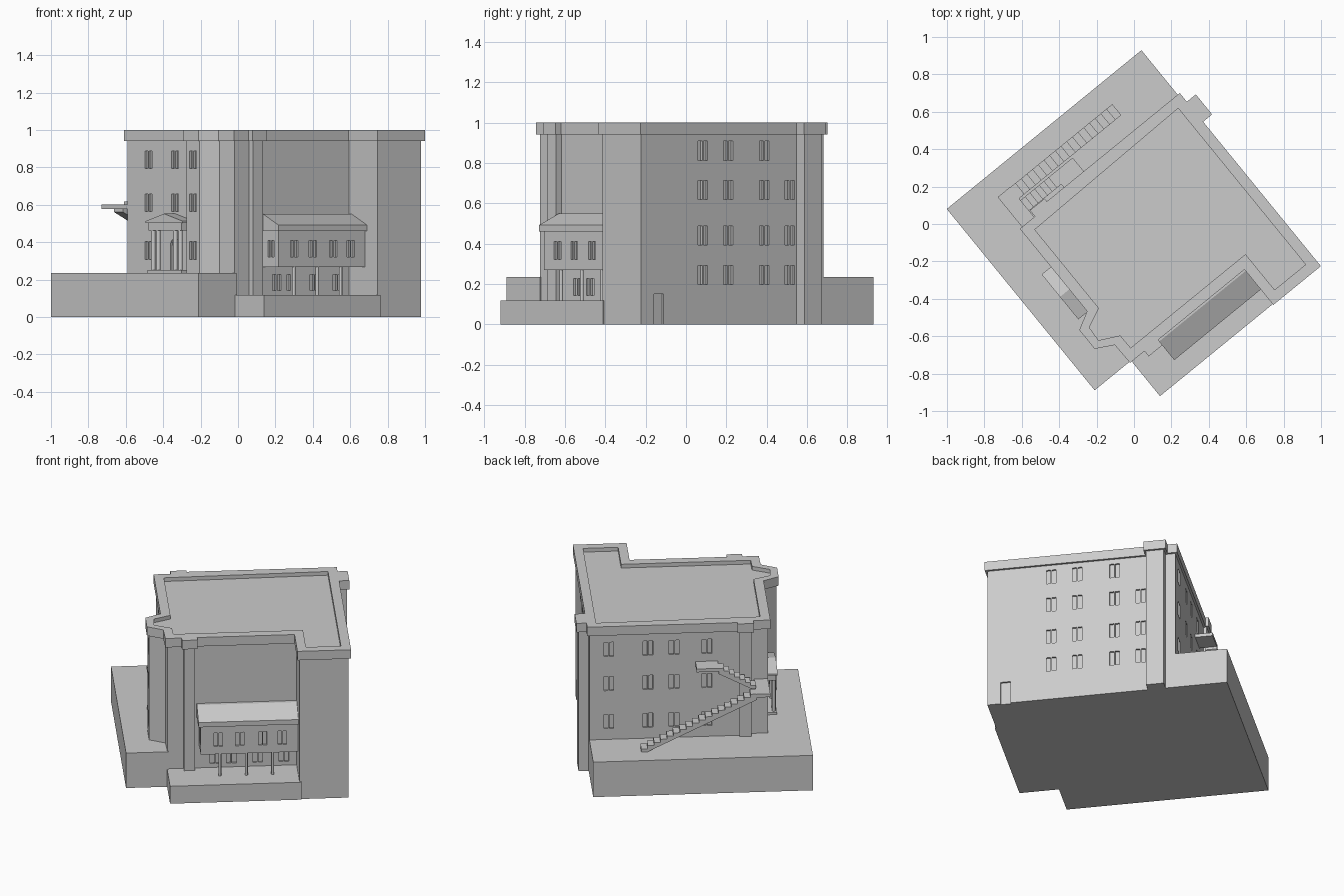
import bpy, bmesh, math
from mathutils import Matrix, Vector

if "Cube" in bpy.data.objects:
    bpy.data.objects.remove(bpy.data.objects["Cube"])

# The whole building is laid out in local axes (u, v) and turned about z
R = Matrix.Rotation(math.radians(39.2), 4, 'Z')


def add_solid(bm, ring_a, ring_b):
    a = [bm.verts.new(R @ Vector(p)) for p in ring_a]
    b = [bm.verts.new(R @ Vector(p)) for p in ring_b]
    n = len(a)
    faces = [bm.faces.new(a), bm.faces.new(b)]
    for i in range(n):
        j = (i + 1) % n
        faces.append(bm.faces.new((a[i], a[j], b[j], b[i])))
    bmesh.ops.recalc_face_normals(bm, faces=faces)


def build(name, solids):
    bm = bmesh.new()
    for a, b in solids:
        add_solid(bm, a, b)
    me = bpy.data.meshes.new(name)
    bm.to_mesh(me)
    bm.free()
    ob = bpy.data.objects.new(name, me)
    bpy.context.scene.collection.objects.link(ob)
    return ob


def prism(pts, z0, z1):
    return [(u, v, z0) for u, v in pts], [(u, v, z1) for u, v in pts]


def along_u(pts, u0, u1):      # profile in (v, z)
    return [(u0, v, z) for v, z in pts], [(u1, v, z) for v, z in pts]


def along_v(pts, v0, v1):      # profile in (u, z)
    return [(u, v0, z) for u, z in pts], [(u, v1, z) for u, z in pts]


def box(u0, u1, v0, v1, z0, z1):
    return prism([(u0, v0), (u1, v0), (u1, v1), (u0, v1)], z0, z1)


def offset(pts, d):            # outward mitred offset, counter-clockwise outline
    out = []
    for i, p in enumerate(pts):
        p0, p1, p2 = Vector(pts[i - 1]), Vector(p), Vector(pts[(i + 1) % len(pts)])
        a, b = (p1 - p0).normalized(), (p2 - p1).normalized()
        na, nb = Vector((a.y, -a.x)), Vector((b.y, -b.x))
        out.append(tuple(p1 + (na + nb) * d / (1 + na.dot(nb))))
    return out


def cut(ob, solids):
    cutter = build("cutter", solids)
    cutter.hide_render = True
    m = ob.modifiers.new("cut", 'BOOLEAN')
    m.operation, m.solver, m.object = 'DIFFERENCE', 'EXACT', cutter
    bpy.context.view_layer.objects.active = ob
    bpy.ops.object.modifier_apply(modifier="cut")
    bpy.data.objects.remove(cutter)


def window(axis, wall, c, z, w=0.068, h=0.095, d=0.012):
    """Two recessed panes with a mullion, on a wall facing along u or v."""
    panes = []
    for s in (-1, 1):
        m = c + s * w / 4
        a, b = m - w / 4 + 0.004, m + w / 4 - 0.004
        if axis == 'u':
            panes.append(box(wall - d, wall + d, a, b, z - h / 2, z + h / 2))
        else:
            panes.append(box(a, b, wall - d, wall + d, z - h / 2, z + h / 2))
    return panes


def columns(name, spots, r, z0, z1):
    ring = [(r * math.cos(i * math.tau / 12), r * math.sin(i * math.tau / 12)) for i in range(12)]
    solids = [prism([(u + x, v + y) for x, y in ring], z0, z1) for u, v in spots]
    ob = build(name, solids)
    bpy.context.view_layer.objects.active = ob
    ob.select_set(True)
    bpy.ops.object.shade_smooth_by_angle(angle=math.radians(40))
    ob.select_set(False)
    return ob


# Main walls: tower, side pilaster, back and front pilasters, canted bay
walls = [(.318, -.792), (.618, -.792), (.618, .204), (.680, .204), (.680, .314), (.618, .314),
         (.618, .374), (-.299, .374), (-.299, .394), (-.371, .394), (-.371, .352), (-.475, .352),
         (-.475, -.211), (-.571, -.263), (-.571, -.376), (-.475, -.428), (-.472, -.548),
         (-.372, -.548), (-.372, -.584), (-.305, -.584), (-.305, -.548), (.318, -.548)]
body = build("main_walls", [prism(walls, 0, .95)])

# Recessed windows and doors
holes = []
for c in (-.396, -.235, -.003, .159):
    for z in (.245, .44, .665, .86):
        if not (c > .1 and z > .8):
            holes += window('u', .618, c, z)
holes.append(box(.606, .64, -.71, -.648, -.02, .15))
for z in (.355, .61, .84):
    holes += window('u', -.475, .174, z) + window('u', -.571, -.32, z)
    if z > .5:
        holes += window('u', -.475, -.05, z)
    for c in (.50, .26, .10, -.10):
        holes += window('v', .374, c, z)
for c in (-.18, -.08, .08, .24):
    holes += window('v', -.548, c, .185, h=.085)
arch = [(-.09, .25), (-.01, .25)] + [(-.05 + .04 * math.cos(i * math.pi / 8),
                                      .38 + .04 * math.sin(i * math.pi / 8)) for i in range(9)]
holes.append(along_u(arch, -.49, -.462))
cut(body, holes)

# Cornice and parapet around the sunken roof
roof = [(.36, -.748), (.574, -.748), (.574, .330), (-.430, .312), (-.430, -.230), (-.535, -.277),
        (-.540, -.362), (-.434, -.415), (-.432, -.502), (.36, -.502)]
cornice = build("cornice_parapet", [prism(offset(walls, .014), .94, 1.0)])
cut(cornice, [prism(roof, .975, 1.05)])

# Terraces
build("upper_terrace", [prism([(-.725, -.556), (-.465, -.556), (-.465, .34), (.618, .34),
                               (.618, .695), (-.725, .695)], 0, .235)])
build("front_terrace", [box(-.474, .33, -.801, -.53, 0, .117)])

# Front porch: enclosed upper room on posts with a lean-to roof
room = build("porch_room", [box(-.278, .325, -.683, -.54, .268, .47)])
panes = window('u', -.278, -.62, .365, w=.06, h=.09)
for c in (-.17, -.04, .10, .22):
    panes += window('v', -.683, c, .365, w=.06, h=.09)
cut(room, panes)
build("porch_roof", [along_u([(-.54, .46), (-.70, .46), (-.70, .492), (-.572, .55), (-.54, .55)],
                             -.293, .322)])
columns("porch_posts", [(u, -.668) for u in (-.16, .002, .163)], .009, .11, .272)

# Side portico: plinth, paired columns, entablature and pediment
build("portico_plinth", [box(-.55, -.47, -.195, .092, .23, .25)])
columns("portico_columns", [(-.532, -.05 + d) for d in (-.115, -.072, .072, .115)], .012, .248, .465)
build("portico_entablature", [box(-.545, -.47, -.192, .088, .462, .508)])
build("portico_pediment", [along_u([(-.207, .503), (.103, .503), (.103, .513), (-.052, .552),
                                    (-.207, .513)], -.553, -.47)])


# Outside stair on the back wall
def flight(name, u0, u1, z0, z1, n, v0, v1):
    du, dz = (u1 - u0) / n, (z1 - z0) / n
    pts = []
    for i in range(n):
        pts += [(u0 + i * du, z0 + i * dz), (u0 + i * du, z0 + (i + 1) * dz)]
    pts += [(u1, z1), (u1, z1 - dz - .018), (u0 + du, z0)]
    return build(name, [along_v(pts, v0, v1)])


flight("lower_stair_flight", .315, -.392, .235, .60, 18, .494, .570)
build("lower_landing", [box(-.474, -.39, .345, .572, .578, .60)])
flight("upper_stair_flight", -.392, -.165, .598, .74, 7, .41, .482)
build("upper_landing", [box(-.167, -.03, .37, .482, .718, .74)])
